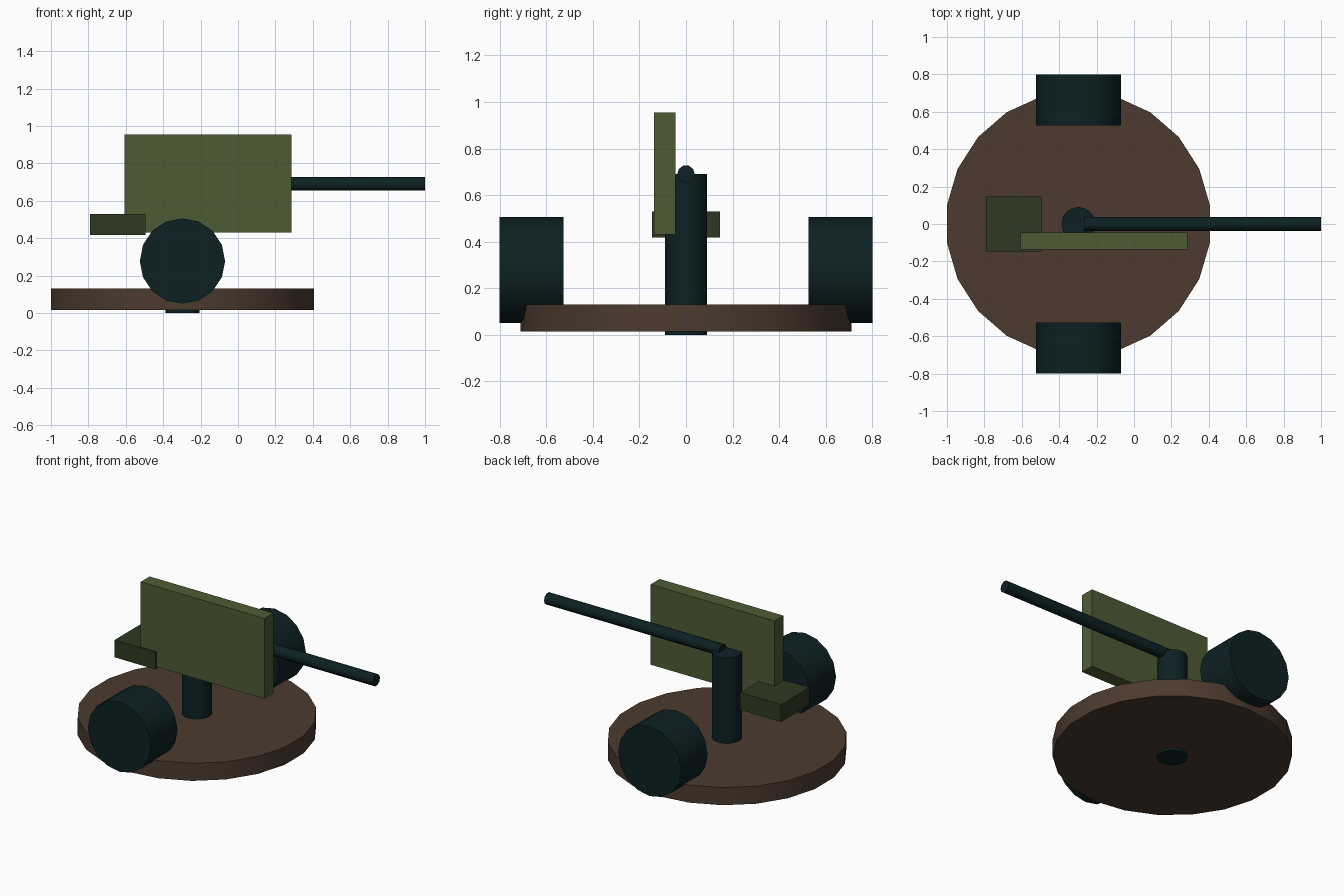
import bpy
import math

cube = bpy.data.objects.get("Cube")
if cube:
    bpy.data.objects.remove(cube, do_unlink=True)


def material(name, rgb):
    mat = bpy.data.materials.new(name)
    mat.use_nodes = True
    mat.diffuse_color = (*rgb, 1)
    mat.node_tree.nodes["Principled BSDF"].inputs["Base Color"].default_value = (*rgb, 1)
    return mat


brown = material("brown", (0.072, 0.044, 0.028))
olive = material("olive green", (0.076, 0.105, 0.035))
dark_green = material("dark green", (0.026, 0.042, 0.015))
gunmetal = material("dark teal", (0.004, 0.015, 0.017))

PIVOT_X = -0.297


def finish(name, mat):
    obj = bpy.context.object
    obj.name = name
    obj.data.name = name
    obj.data.materials.append(mat)
    return obj


def cylinder(name, mat, sides, radius, length, centre, rotation=(0, 0, 0)):
    bpy.ops.mesh.primitive_cylinder_add(vertices=sides, radius=radius, depth=length,
                                        location=centre, rotation=rotation)
    obj = finish(name, mat)
    bpy.ops.object.shade_smooth_by_angle(angle=math.radians(40))
    return obj


def box(name, mat, low, high):
    centre = [(a + b) / 2 for a, b in zip(low, high)]
    bpy.ops.mesh.primitive_cube_add(size=1, location=centre)
    obj = finish(name, mat)
    obj.scale = [b - a for a, b in zip(low, high)]
    bpy.ops.object.transform_apply(location=False, rotation=False, scale=True)
    return obj


# Round platform and the post through its middle
cylinder("platform", brown, 22, 0.71, 0.115, (PIVOT_X, 0, 0.073))
cylinder("post", gunmetal, 16, 0.091, 0.69, (PIVOT_X, 0, 0.345))

# Wheels on both sides
for name, side in (("front_wheel", -1), ("back_wheel", 1)):
    cylinder(name, gunmetal, 16, 0.228, 0.274, (PIVOT_X, side * 0.663, 0.278),
             (math.pi / 2, 0, 0))

# Barrel resting on the post
cylinder("barrel", gunmetal, 10, 0.038, 1.265, (0.3675, 0, 0.69), (0, math.pi / 2, 0))

# Shield plate and seat
box("shield", olive, (-0.608, -0.137, 0.43), (0.287, -0.045, 0.955))
box("seat", dark_green, (-0.79, -0.147, 0.417), (-0.495, 0.147, 0.53))
